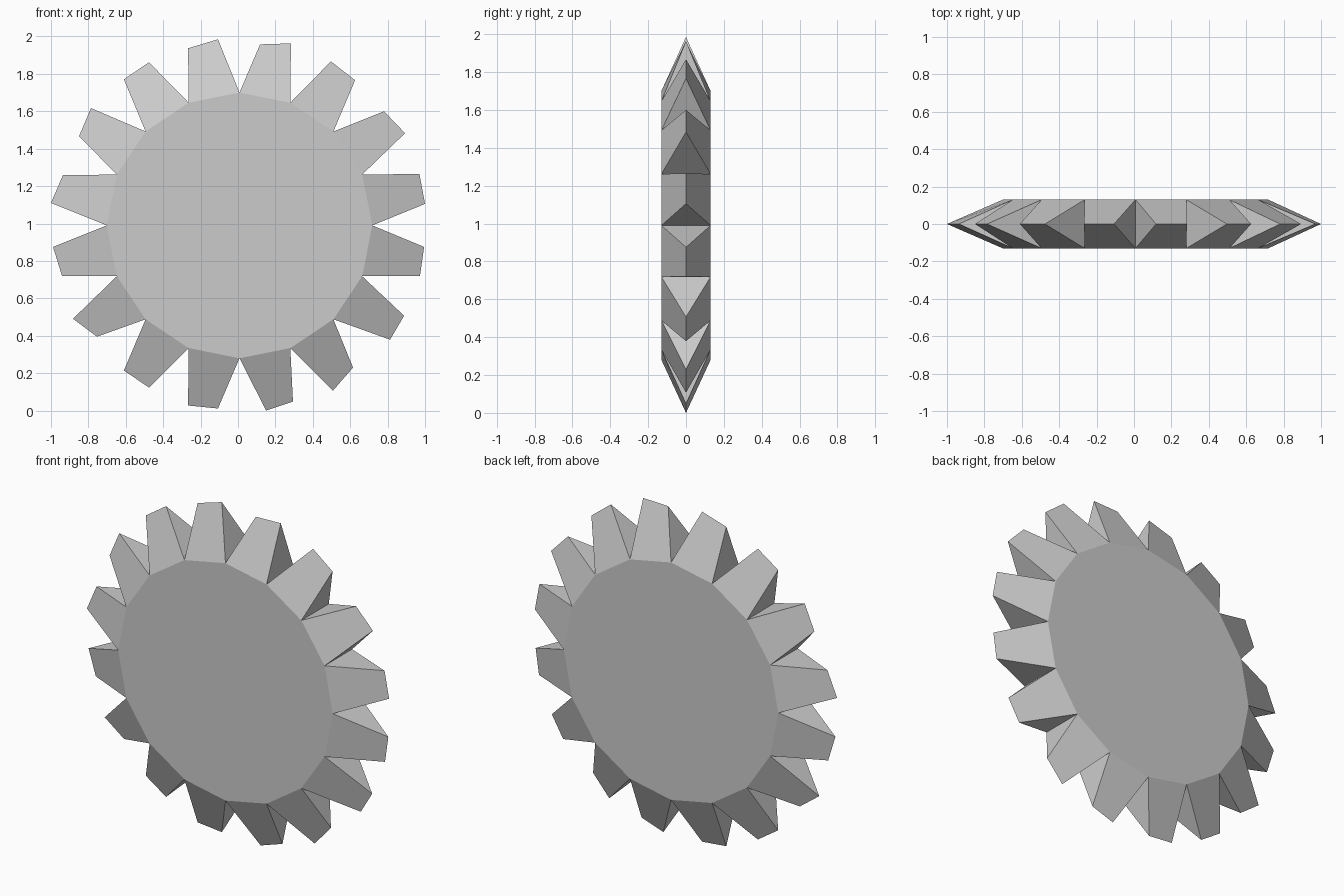
import bpy, bmesh, math

if "Cube" in bpy.data.objects:
    bpy.data.objects.remove(bpy.data.objects["Cube"])

TEETH = 16
RIM_R, HALF_Y = 0.71, 0.13
CX, CZ = 0.008, 1.0

# Hand-cut tooth tips: (x, z) at both ends of each ridge, counter-clockwise seen from the front
TIPS = [
    ((1.0, 1.115), (0.97, 1.275)), ((0.893, 1.493), (0.781, 1.61)),
    ((0.626, 1.776), (0.497, 1.877)), ((0.283, 1.973), (0.118, 1.968)),
    ((-0.107, 1.995), (-0.267, 1.947)), ((-0.476, 1.872), (-0.61, 1.781)),
    ((-0.786, 1.627), (-0.85, 1.477)), ((-0.936, 1.269), (-1.0, 1.12)),
    ((-0.989, 0.885), (-0.941, 0.73)), ((-0.882, 0.501), (-0.754, 0.405)),
    ((-0.61, 0.224), (-0.476, 0.133)), ((-0.267, 0.037), (-0.107, 0.021)),
    ((0.15, 0.01), (0.294, 0.058)), ((0.508, 0.117), (0.615, 0.24)),
    ((0.813, 0.389), (0.888, 0.517)), ((0.973, 0.73), (0.995, 0.885)),
]
low = min(z for tooth in TIPS for _, z in tooth)

bm = bmesh.new()


def rim(y):
    """Ring of rim corners on one side of the wheel."""
    return [bm.verts.new((CX + RIM_R * math.cos(i * math.tau / TEETH), y,
                          CZ - low + RIM_R * math.sin(i * math.tau / TEETH)))
            for i in range(TEETH)]


# Flat disc sides
front, back = rim(-HALF_Y), rim(HALF_Y)
bm.faces.new(front)
bm.faces.new(back[::-1])

# Wedge teeth: front and back slopes meet in a ridge, with triangular flanks
for i, (p, q) in enumerate(TIPS):
    j = (i + 1) % TEETH
    a = bm.verts.new((p[0], 0, p[1] - low))
    b = bm.verts.new((q[0], 0, q[1] - low))
    bm.faces.new((front[j], front[i], a, b))
    bm.faces.new((back[i], back[j], b, a))
    bm.faces.new((front[i], back[i], a))
    bm.faces.new((back[j], front[j], b))

bmesh.ops.recalc_face_normals(bm, faces=bm.faces[:])
mesh = bpy.data.meshes.new("toothed_wheel")
bm.to_mesh(mesh)
bm.free()
wheel = bpy.data.objects.new("toothed_wheel", mesh)
bpy.context.collection.objects.link(wheel)
